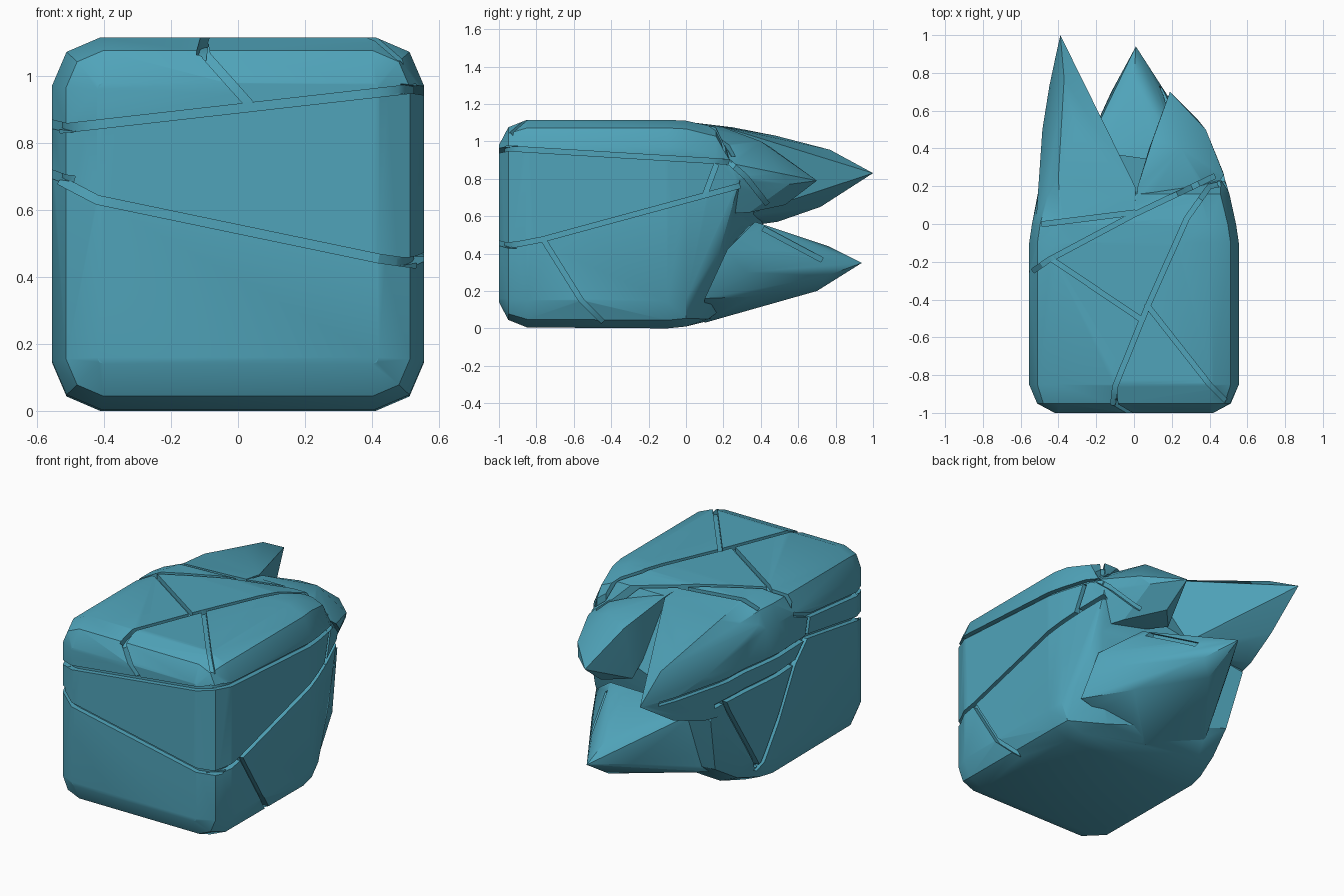
import bpy, bmesh
from mathutils import Vector
from mathutils.bvhtree import BVHTree

if "Cube" in bpy.data.objects:
    bpy.data.objects.remove(bpy.data.objects["Cube"])

mat = bpy.data.materials.new("teal_stone")
mat.diffuse_color = (0.08, 0.37, 0.49, 1)
mat.use_nodes = True
mat.node_tree.nodes["Principled BSDF"].inputs["Base Color"].default_value = mat.diffuse_color


def make_object(name, bm):
    bmesh.ops.recalc_face_normals(bm, faces=bm.faces)
    me = bpy.data.meshes.new(name)
    bm.to_mesh(me)
    bm.free()
    ob = bpy.data.objects.new(name, me)
    bpy.context.collection.objects.link(ob)
    return ob


def hull(name, pts):
    bm = bmesh.new()
    for p in pts:
        bm.verts.new(p)
    bmesh.ops.convex_hull(bm, input=bm.verts[:])
    loose = [v for v in bm.verts if not v.link_faces]
    bmesh.ops.delete(bm, geom=loose, context='VERTS')
    bmesh.ops.dissolve_limit(bm, angle_limit=0.02, verts=bm.verts, edges=bm.edges)
    return make_object(name, bm)


def ring(y, hx, z0, z1, r):
    """Chamfered rectangle with two-step corners at depth y."""
    pts = []
    m = r * 0.3
    for s in (-1, 1):
        for zb, sg in ((z0, 1), (z1, -1)):
            pts += [(s * hx, y, zb + sg * r), (s * (hx - m), y, zb + sg * m),
                    (s * (hx - r), y, zb)]
    return pts


def combine(target, other, op):
    mod = target.modifiers.new("bool", 'BOOLEAN')
    mod.operation, mod.object, mod.solver = op, other, 'EXACT'
    dg = bpy.context.evaluated_depsgraph_get()
    new = bpy.data.meshes.new_from_object(target.evaluated_get(dg))
    target.modifiers.clear()
    if len(new.polygons) > 20:
        target.data = new
    bpy.data.objects.remove(other)


# Main block: chamfered front, tapering towards the broken back
body = ring(-1, .42, .14, .98, .02) + ring(-.95, .513, .045, 1.075, .11)
body += ring(-.85, .555, 0.005, 1.115, .145) + ring(-.1, .555, 0, 1.115, .145)
body += ring(0, .54, .01, 1.11, .145)
body += [p for p in ring(.16, .505, .05, 1.075, .16) if p[0] < 0 or p[2] > .6]
body += [(.5, .09, .25), (.485, .18, .42), (.44, .24, .56), (.3, .12, .05), (0, .33, .6),
         (-.42, .32, .2), (-.46, .42, .54), (.465, .29, .8)]
rock = hull("cracked_block", body)

# Broken shards at the back: upper left, upper right and lower
upper_left = [(-.52, 0, 1.0), (-.52, 0, .5), (-.39, 0, 1.105), (0, 0, 1.105), (.01, .19, 1.08),
              (-.4, .25, 1.075), (-.3, .48, 1.03), (-.2, .52, .97), (-.28, .7, .9),
              (-.32, .82, .87), (-.37, .77, .955), (-.38, .9, .88), (-.39, 1.0, .83),
              (-.42, .72, .65), (-.46, .49, .57), (-.485, .5, .85), (-.05, .3, .6),
              (-.25, .48, .62), (-.445, .75, .8)]
upper_right = [(0, 0, 1.1), (.02, .2, 1.075), (.5, 0, .95), (.5, 0, .6), (.48, .25, .88),
               (.47, .28, .8), (.38, .5, .83), (.34, .55, .77), (.19, .7, .79),
               (.2, .53, .66), (.1, .45, .97), (.25, .4, 1.0), (.36, .34, .62), (.08, .4, .65)]
lower = [(.48, .1, .16), (.45, .22, .42), (.41, .32, .3), (.25, .37, .57), (0, .1, .03),
         (-.35, .2, .12), (-.3, .3, .52), (.08, .46, .54), (-.1, .46, .5), (.01, .94, .35),
         (0, .76, .44), (.1, .77, .4), (.11, .75, .28), (.03, .7, .2), (-.12, .7, .3),
         (.25, .48, .35), (.3, .36, .17)]
for n, pts in (("shard_a", upper_left), ("shard_b", upper_right), ("shard_c", lower)):
    combine(rock, hull(n, pts), 'UNION')

# Cracks: lines drawn in a view, projected on the surface, cut as grooves
VIEWS = {'front': (Vector((0, -1, 0)), lambda a, b: Vector((a, -3, b))),
         'right': (Vector((1, 0, 0)), lambda a, b: Vector((3, a, b))),
         'left': (Vector((-1, 0, 0)), lambda a, b: Vector((-3, a, b))),
         'top': (Vector((0, 0, 1)), lambda a, b: Vector((a, b, 3)))}
CRACKS = [
    ('front', [(-.525, .843), (.525, .962)]),
    ('front', [(-.525, .685), (-.42, .63), (.42, .455), (.525, .44)]),
    ('front', [(-.1, 1.085), (-.095, 1.06), (.03, .92)]),
    ('right', [(-.955, .962), (.23, .89), (.32, .81), (.43, .67)]),
    ('right', [(-.955, .445), (-.9, .45), (-.77, .475), (.28, .76)]),
    ('right', [(-.76, .47), (-.56, .15), (-.45, .04)]),
    ('right', [(.16, .87), (.1, .71)]),
    ('right', [(.42, .53), (.72, .37)]),
    ('top', [(-.53, -.245), (-.45, -.19), (0, .05), (.42, .25)]),
    ('top', [(-.48, 0), (0, .06)]),
    ('top', [(-.43, -.19), (.03, -.5)]),
    ('top', [(-.11, -.95), (-.1, -.86), (.07, -.44), (.28, .03), (.4, .2), (.45, .21)]),
    ('top', [(.07, -.43), (.4, -.85), (.48, -.93)]),
    ('left', [(-.955, .845), (-.4, .9), (-.25, .96)]),
    ('left', [(-.955, .69), (-.38, .78), (.3, .76), (.85, .8)]),
    ('left', [(-.39, .9), (-.36, .77), (-.25, .66), (.05, .12)]),
    ('left', [(-.25, .67), (.4, .63)]),
    ('left', [(.32, .62), (.06, .15)]),
]
bm = bmesh.new()
bm.from_mesh(rock.data)
tree = BVHTree.FromBMesh(bm)
bm.free()
W, D = 0.013, 0.03
for view, line in CRACKS:
    axis, origin = VIEWS[view]
    path = []
    for (a0, b0), (a1, b1) in zip(line, line[1:]):
        n = max(1, int(((a1 - a0) ** 2 + (b1 - b0) ** 2) ** .5 / .04))
        for i in range(n):
            path.append((a0 + (a1 - a0) * i / n, b0 + (b1 - b0) * i / n))
    path.append(line[-1])
    hits = [tree.ray_cast(origin(*p), -axis)[:2] for p in path]
    hits = [h for h in hits if h[0] is not None]
    if len(hits) < 2:
        continue
    bm = bmesh.new()
    prev = None
    for i, (p, nrm) in enumerate(hits):
        # Keep the cross-section square to the drawn line, so it never twists
        t = hits[min(i + 1, len(hits) - 1)][0] - hits[max(i - 1, 0)][0]
        t = (t - axis * t.dot(axis)).normalized()
        side = t.cross(axis)
        if i in (0, len(hits) - 1):
            p = p + t * (.008 if i else -.008)
        depth = D / max(.6, nrm.dot(axis))
        quad = [bm.verts.new(p + side * s * W + axis * h)
                for s, h in ((-1, -depth), (1, -depth), (1, .05), (-1, .05))]
        if prev:
            for k in range(4):
                bm.faces.new((prev[k], prev[(k + 1) % 4], quad[(k + 1) % 4], quad[k]))
        else:
            bm.faces.new(quad)
        prev = quad
    bm.faces.new(prev)
    bmesh.ops.triangulate(bm, faces=bm.faces[:])
    combine(rock, make_object("crack_cutter", bm), 'DIFFERENCE')

rock.data.materials.clear()
rock.data.materials.append(mat)
for p in rock.data.polygons:
    p.material_index = 0
bpy.context.view_layer.objects.active = rock
rock.select_set(True)
bpy.ops.object.shade_smooth_by_angle(angle=0.5)
